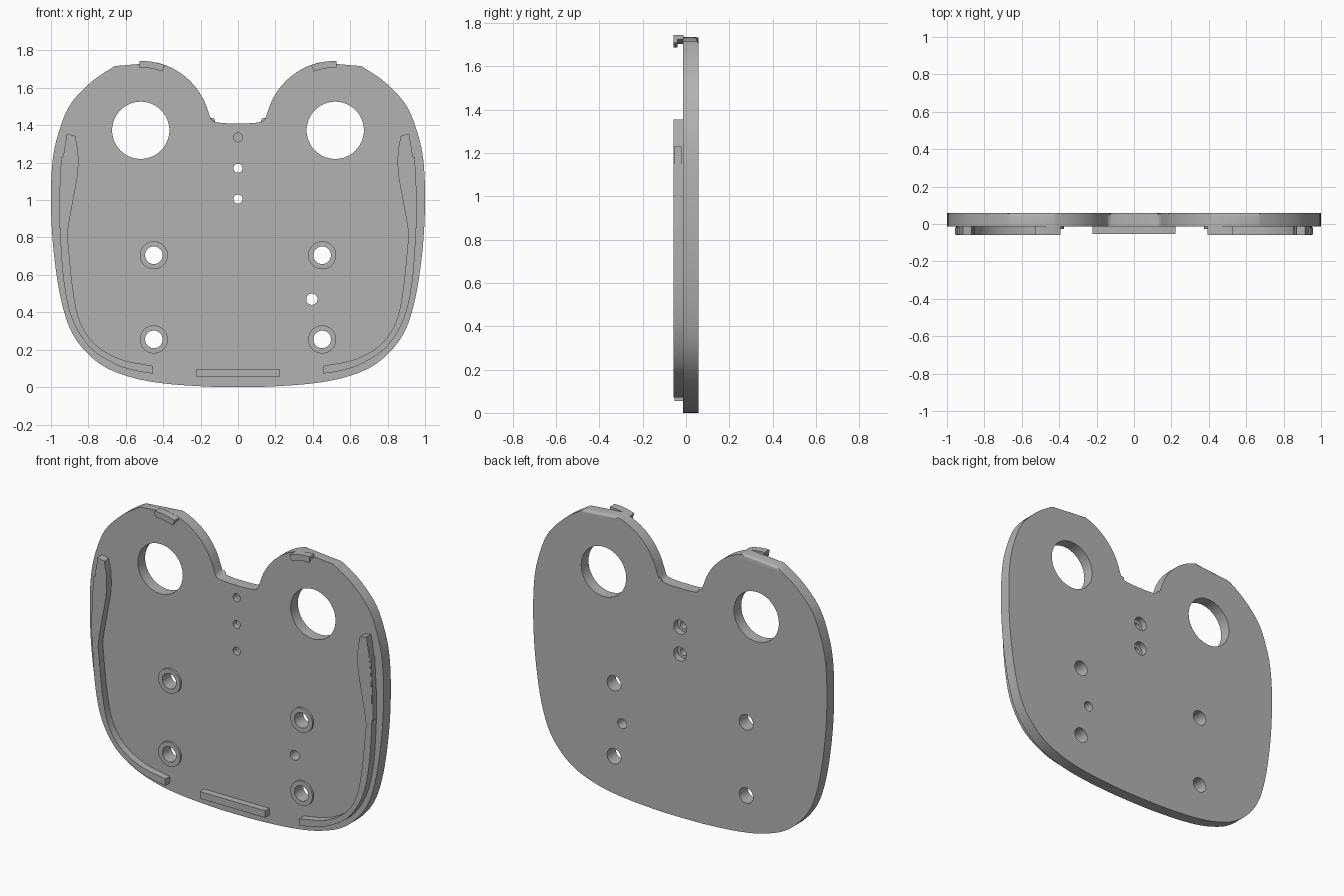
import bpy, bmesh
from math import sin, cos, pi, radians
from mathutils import Vector

if "Cube" in bpy.data.objects:
    bpy.data.objects.remove(bpy.data.objects["Cube"])

FRONT, BACK, RIB = -0.013, 0.058, -0.058

grey = bpy.data.materials.new("plain grey")
grey.use_nodes = True
grey.diffuse_color = (0.45, 0.45, 0.45, 1)
grey.node_tree.nodes["Principled BSDF"].inputs["Base Color"].default_value = (0.45, 0.45, 0.45, 1)


def finish(name, bm):
    bmesh.ops.recalc_face_normals(bm, faces=bm.faces)
    mesh = bpy.data.meshes.new(name)
    bm.to_mesh(mesh)
    bm.free()
    mesh.materials.append(grey)
    obj = bpy.data.objects.new(name, mesh)
    bpy.context.collection.objects.link(obj)
    return obj


def smooth(obj):
    bpy.ops.object.select_all(action='DESELECT')
    obj.select_set(True)
    bpy.context.view_layer.objects.active = obj
    bpy.ops.object.shade_smooth_by_angle(angle=radians(32))


def spline(pts, steps=6):
    """Catmull-Rom curve through the points, end points included."""
    p = [Vector(q) for q in pts]
    p = [2 * p[0] - p[1]] + p + [2 * p[-1] - p[-2]]
    out = []
    for a, b, c, d in zip(p, p[1:], p[2:], p[3:]):
        for i in range(steps):
            t = i / steps
            out.append(0.5 * (2 * b + (c - a) * t + (2 * a - 5 * b + 4 * c - d) * t * t
                              + (3 * b - a - 3 * c + d) * t ** 3))
    return out + [p[-2]]


def arc(cx, cz, r, start, end, n):
    angles = [radians(start + (end - start) * i / n) for i in range(n + 1)]
    return [Vector((cx + r * cos(a), cz + r * sin(a))) for a in angles]


def extrude(bm, pts, y0, y1):
    """Prism of an x-z outline between two depths; returns the far rim edges."""
    near = [bm.verts.new((x, y0, z)) for x, z in pts]
    far = [bm.verts.new((x, y1, z)) for x, z in pts]
    n = len(pts)
    bm.faces.new(near)
    cap = bm.faces.new(far[::-1])
    for i in range(n):
        j = (i + 1) % n
        bm.faces.new((near[i], far[i], far[j], near[j]))
    return list(cap.edges)


def prism(name, pts, y0, y1):
    bm = bmesh.new()
    extrude(bm, pts, y0, y1)
    obj = finish(name, bm)
    smooth(obj)
    return obj


def turned(name, x, z, profile, ring=False, n=48):
    """Solid turned about the y direction from (radius, depth) pairs."""
    bm = bmesh.new()
    loops = [[bm.verts.new((x + r * cos(2 * pi * i / n), y, z + r * sin(2 * pi * i / n)))
              for i in range(n)] for r, y in profile]
    pairs = list(zip(loops, loops[1:]))
    if ring:
        pairs.append((loops[-1], loops[0]))
    else:
        bm.faces.new(loops[0])
        bm.faces.new(loops[-1][::-1])
    for a, b in pairs:
        for i in range(n):
            j = (i + 1) % n
            bm.faces.new((a[i], b[i], b[j], a[j]))
    return finish(name, bm)


def mirrored(pts, side):
    return [(side * p[0], p[1]) for p in pts]


# Plate outline: bottom, side, round lobe, filleted notch
half = spline([(0, 0), (0.17, 0.003), (0.4, 0.02), (0.58, 0.055), (0.74, 0.125), (0.87, 0.26),
               (0.94, 0.44), (0.984, 0.71), (1, 0.98), (0.99, 1.22), (0.95, 1.39),
               (0.89, 1.52), (0.78, 1.635), (0.66, 1.716)])
half += arc(0.52, 1.37, 0.375, 103, 18 + 145, 30)
half += spline([(0.149, 1.445), (0.138, 1.425), (0.11, 1.415), (0.05, 1.41), (0, 1.41)], 3)
outline = half + [Vector((-p.x, p.y)) for p in reversed(half[1:-1])]

bm = bmesh.new()
rim = extrude(bm, outline, FRONT, BACK)
bmesh.ops.bevel(bm, geom=rim, offset=0.014, segments=3, profile=0.5, affect='EDGES')
plate = finish("plate", bm)

# Holes: eye openings, counterbored screws, mounting holes, single pin hole
through = lambda r: [(r, -0.1), (r, 0.1)]
cutters = [turned("pin_cutter", 0.395, 0.47, through(0.03))]
for z in (1.005, 1.17, 1.335):
    cutters.append(turned("screw_cutter", 0, z, [(0.024, -0.1), (0.024, 0.02), (0.043, 0.02), (0.043, 0.1)]))
for s in (-1, 1):
    cutters.append(turned("opening_cutter", s * 0.52, 1.373, through(0.153), n=72))
    for z in (0.255, 0.705):
        cutters.append(turned("mount_cutter", s * 0.45, z, through(0.047)))
for c in cutters:
    mod = plate.modifiers.new("hole", 'BOOLEAN')
    mod.operation, mod.solver, mod.object = 'DIFFERENCE', 'EXACT', c
bpy.context.view_layer.update()
cut = bpy.data.meshes.new_from_object(plate.evaluated_get(bpy.context.evaluated_depsgraph_get()))
plate.modifiers.clear()
plate.data = cut
for c in cutters:
    bpy.data.objects.remove(c)
smooth(plate)

# Side ribs: a slim wall that swells toward its top
rib = spline([(0.455, 0.072), (0.56, 0.09), (0.66, 0.125), (0.79, 0.21), (0.885, 0.36), (0.93, 0.55),
              (0.95, 0.8), (0.95, 1.0), (0.938, 1.2), (0.915, 1.355)])
rib += spline([(0.87, 1.343), (0.855, 1.25), (0.857, 1.14), (0.885, 0.98), (0.91, 0.83), (0.907, 0.76),
               (0.882, 0.52), (0.845, 0.35), (0.765, 0.23), (0.63, 0.15), (0.455, 0.113)])
catch = [(0.94, 0.85), (0.957, 0.85), (0.957, 1.0), (0.945, 1.23), (0.925, 1.23), (0.94, 1.0)]

for s, side in ((-1, "right"), (1, "left")):
    prism(side + "_rib", mirrored(rib, s), RIB, FRONT + 0.002)
    prism(side + "_rib_catch", mirrored(catch, s), RIB + 0.002, -0.02)

    # Top hook: a shelf along the lobe with a lip hanging at its front
    for part, inner, y1 in (("shelf", 0.354, FRONT + 0.002), ("lip", 0.338, -0.04)):
        y0 = RIB
        shape = arc(0.52, 1.37, 0.374, 89, 110, 8) + arc(0.52, 1.37, inner, 110, 89, 8)
        prism(side + "_hook_" + part, mirrored(shape, s), y0, y1)

    # Raised collars round the mounting holes
    for z, level in ((0.255, "lower"), (0.705, "upper")):
        collar = turned(side + "_" + level + "_collar", s * 0.45, z,
                        [(0.047, FRONT + 0.002), (0.047, -0.026), (0.075, -0.026), (0.075, FRONT + 0.002)], ring=True)
        smooth(collar)

# Bottom ledge
prism("bottom_ledge", [(-0.222, 0.055), (0.222, 0.055), (0.222, 0.098), (-0.222, 0.098)], RIB + 0.004, FRONT + 0.002)
